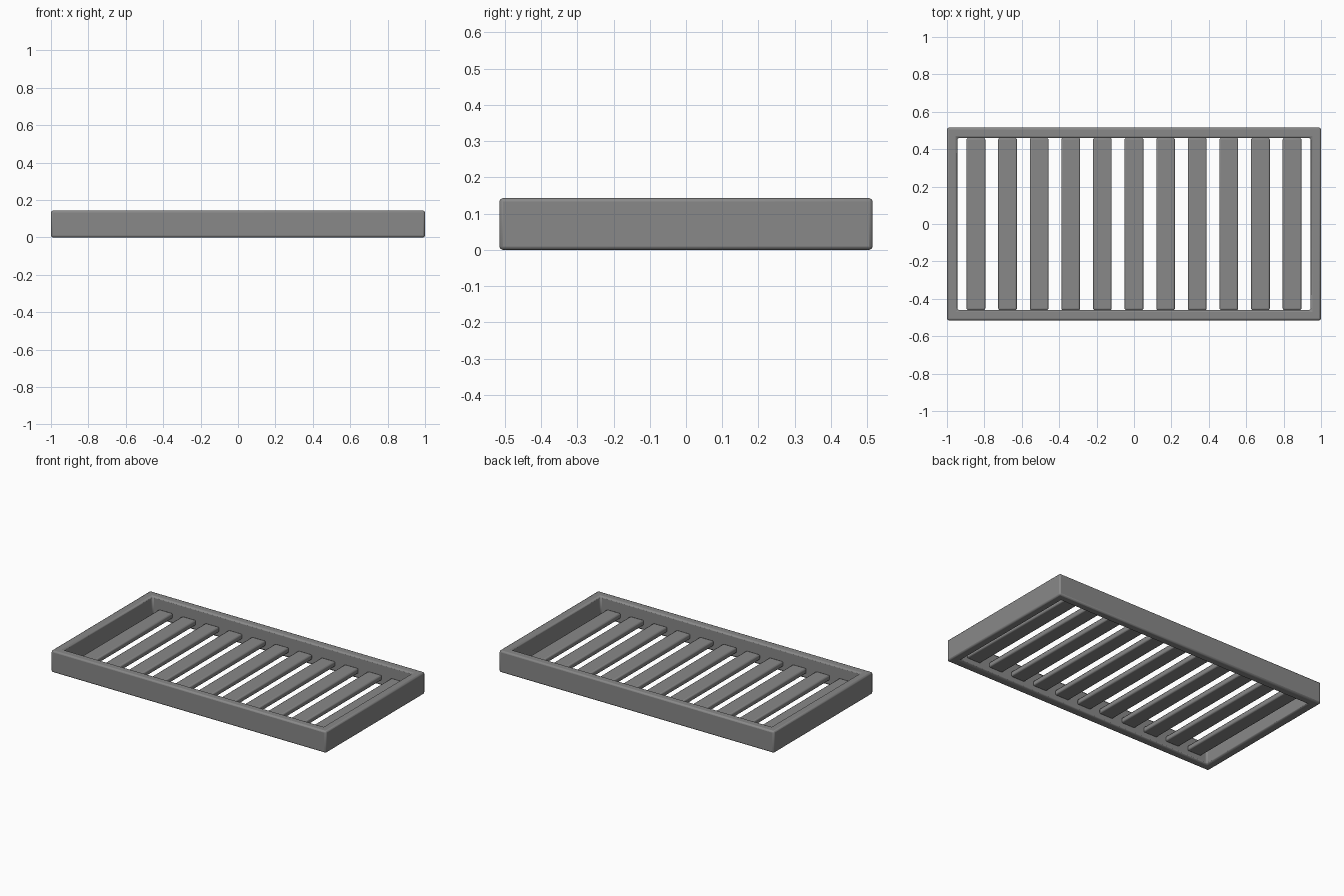
import bpy
import bmesh

default = bpy.data.objects.get("Cube")
if default:
    bpy.data.objects.remove(default, do_unlink=True)

# Overall sizes
HALF_X, HALF_Y, HEIGHT = 1.0, 0.515, 0.143
WALL = 0.055
SLATS, SLAT_STEP, SLAT_WIDTH = 11, 0.169, 0.1
SLAT_BOTTOM, SLAT_TOP = 0.036, 0.07

grey = bpy.data.materials.new("mid_grey")
grey.use_nodes = True
colour = (0.25, 0.25, 0.25, 1)
grey.diffuse_color = colour
grey.node_tree.nodes["Principled BSDF"].inputs["Base Color"].default_value = colour


def finish(name, bm, bevel):
    """Turn a bmesh into a softly bevelled grey object."""
    bmesh.ops.recalc_face_normals(bm, faces=bm.faces)
    mesh = bpy.data.meshes.new(name)
    bm.to_mesh(mesh)
    bm.free()
    mesh.materials.append(grey)
    obj = bpy.data.objects.new(name, mesh)
    bpy.context.collection.objects.link(obj)
    mod = obj.modifiers.new("soft_edges", 'BEVEL')
    mod.width = bevel
    mod.segments = 2
    mod.limit_method = 'ANGLE'
    bpy.ops.object.select_all(action='DESELECT')
    obj.select_set(True)
    bpy.context.view_layer.objects.active = obj
    bpy.ops.object.shade_smooth_by_angle()
    return obj


# Rectangular frame: a wall section swept round the four corners
bm = bmesh.new()
sections = []
for sx, sy in ((-1, -1), (1, -1), (1, 1), (-1, 1)):
    section = []
    for inset, z in ((0, 0), (0, HEIGHT), (WALL, HEIGHT), (WALL, 0)):
        section.append(bm.verts.new((sx * (HALF_X - inset), sy * (HALF_Y - inset), z)))
    sections.append(section)
for i in range(4):
    a, b = sections[i], sections[(i + 1) % 4]
    for j in range(4):
        k = (j + 1) % 4
        bm.faces.new((a[j], b[j], b[k], a[k]))
finish("frame", bm, 0.01)

# Row of flat slats spanning the frame
for i in range(SLATS):
    bm = bmesh.new()
    bmesh.ops.create_cube(bm, size=1)
    bmesh.ops.scale(bm, verts=bm.verts,
                    vec=(SLAT_WIDTH, 2 * (HALF_Y - WALL), SLAT_TOP - SLAT_BOTTOM))
    slat = finish(f"slat_{i + 1}", bm, 0.008)
    slat.location = ((i - (SLATS - 1) / 2) * SLAT_STEP, 0, (SLAT_BOTTOM + SLAT_TOP) / 2)
